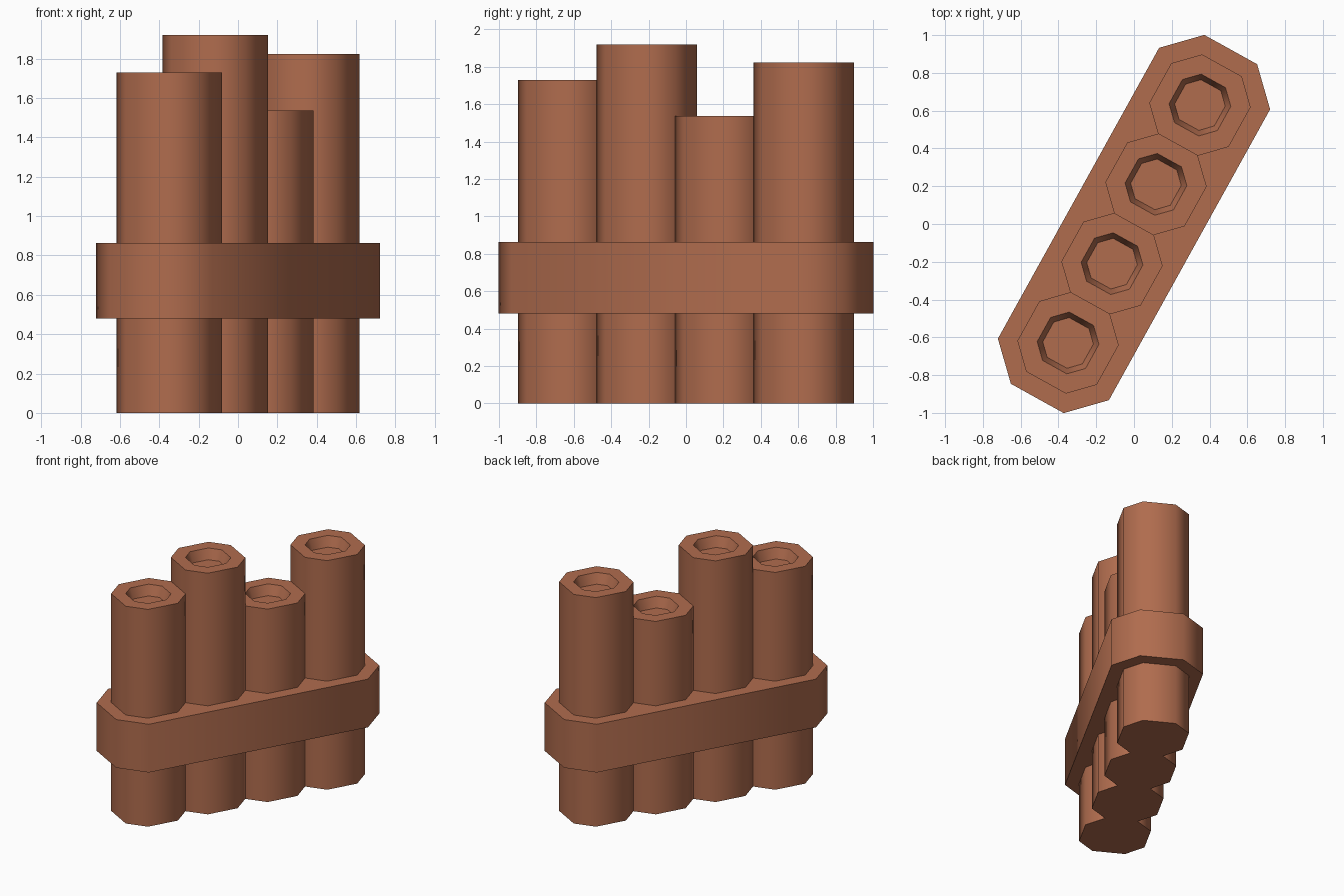
import bpy, bmesh, math

if "Cube" in bpy.data.objects:
    bpy.data.objects.remove(bpy.data.objects["Cube"])

U = 0.24                      # half width of one pipe
ANGLE = math.radians(61)      # direction of the row in plan

clay = bpy.data.materials.new("terracotta_brown")
clay.diffuse_color = (0.434, 0.150, 0.076, 1)
clay.use_nodes = True
clay.node_tree.nodes["Principled BSDF"].inputs["Base Color"].default_value = clay.diffuse_color


def octagon(half_u, half_v, cut):
    """Chamfered rectangle, counter-clockwise."""
    a, b = half_u - cut, half_v - cut
    return [(half_u, -b), (half_u, b), (a, half_v), (-a, half_v),
            (-half_u, b), (-half_u, -b), (-a, -half_v), (a, -half_v)]


def loft(name, rings, centre=0.0):
    """Skin a stack of (outline, z) rings and cap both ends."""
    bm = bmesh.new()
    rows = [[bm.verts.new((u + centre, v, z)) for u, v in pts] for pts, z in rings]
    for lo, hi in zip(rows, rows[1:]):
        for i in range(len(lo)):
            j = (i + 1) % len(lo)
            bm.faces.new((lo[i], lo[j], hi[j], hi[i]))
    bm.faces.new(rows[0][::-1])
    bm.faces.new(rows[-1])
    bmesh.ops.recalc_face_normals(bm, faces=bm.faces)
    me = bpy.data.meshes.new(name)
    bm.to_mesh(me)
    bm.free()
    me.materials.append(clay)
    ob = bpy.data.objects.new(name, me)
    ob.rotation_euler.z = ANGLE
    bpy.context.collection.objects.link(ob)
    bpy.ops.object.select_all(action='DESELECT')
    ob.select_set(True)
    bpy.context.view_layer.objects.active = ob
    bpy.ops.object.shade_smooth_by_angle(angle=math.radians(50))


def ring(scale):
    return octagon(U * scale, U * scale, U * scale / 2)


# four touching pipes, each with a tapered recess in its top
for i, h in enumerate((1.73, 1.92, 1.536, 1.824)):
    loft(f"pipe_{i + 1}",
         [(ring(1), 0), (ring(1), h), (ring(0.61), h), (ring(0.5), h - 0.08)],
         centre=(i - 1.5) * 2 * U)

# strap around the row
loft("binding_band", [(octagon(1.056, 0.336, 0.176), z) for z in (0.48, 0.864)])
